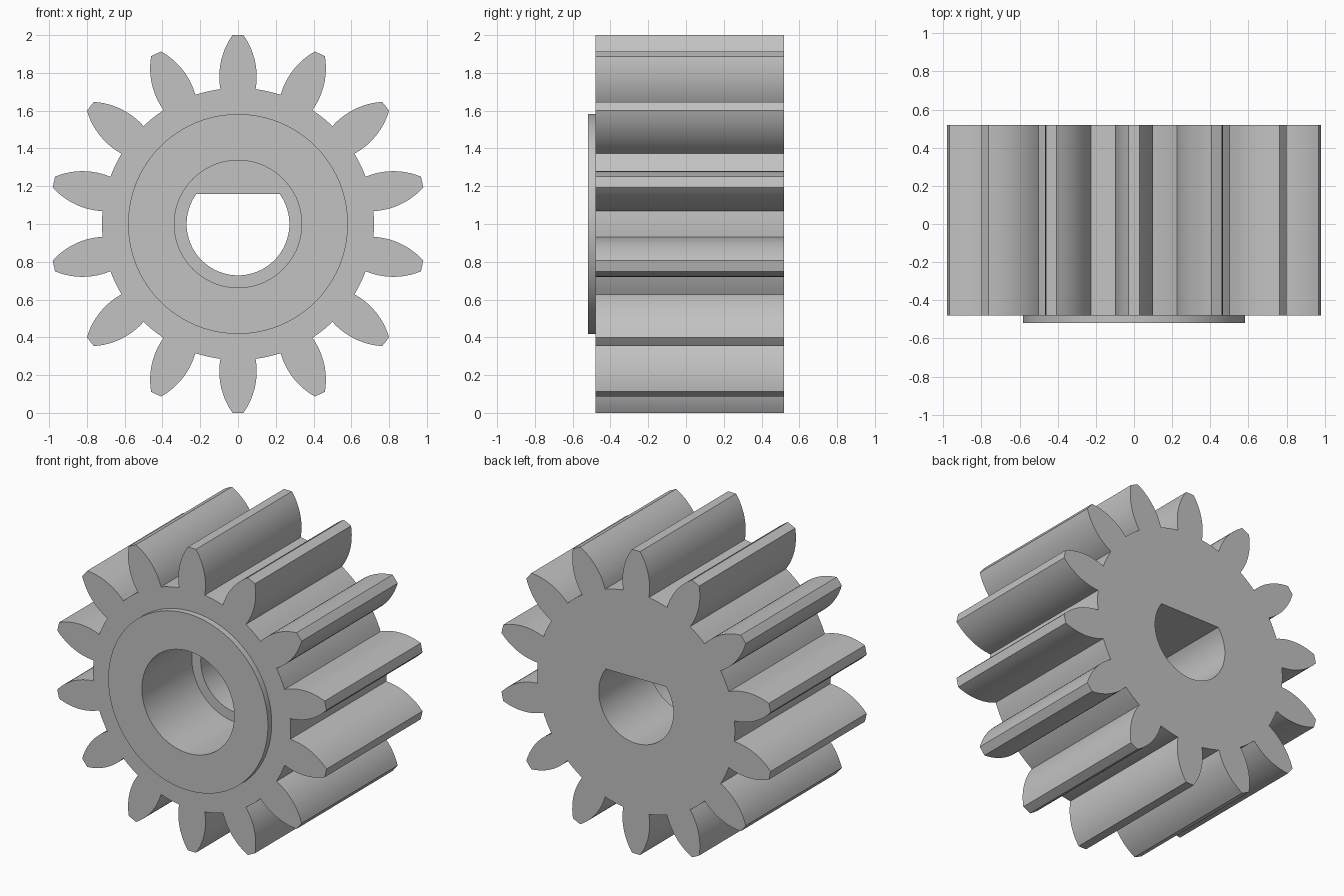
import bpy
import bmesh
from math import sin, cos, asin, atan2, sqrt, pi, radians

if "Cube" in bpy.data.objects:
    bpy.data.objects.remove(bpy.data.objects["Cube"], do_unlink=True)

TEETH = 14
ROOT_R, TIP_R = 0.72, 1.0
FRONT, HUB_FRONT, BACK = -0.48, -0.52, 0.52
STEP = 0.0          # depth where the round bore meets the D-shaped bore
CENTRE_Z = 1.0

grey = bpy.data.materials.new("light grey")
grey.use_nodes = True
colour = (0.54, 0.54, 0.54, 1)
grey.diffuse_color = colour
grey.node_tree.nodes["Principled BSDF"].inputs["Base Color"].default_value = colour


def arc(radius, start, end, steps):
    """Points (x, z) along an arc about the axle, both ends included."""
    return [(radius * cos(start + (end - start) * i / steps),
             radius * sin(start + (end - start) * i / steps))
            for i in range(steps + 1)]


def prism(name, outline, y0, y1):
    """Solid made by sweeping an (x, z) outline along the axle."""
    bm = bmesh.new()
    face = bm.faces.new([bm.verts.new((x, y0, z + CENTRE_Z)) for x, z in outline])
    swept = bmesh.ops.extrude_face_region(bm, geom=[face])["geom"]
    moved = [v for v in swept if isinstance(v, bmesh.types.BMVert)]
    bmesh.ops.translate(bm, verts=moved, vec=(0, y1 - y0, 0))
    bmesh.ops.recalc_face_normals(bm, faces=bm.faces)
    mesh = bpy.data.meshes.new(name)
    bm.to_mesh(mesh)
    bm.free()
    mesh.materials.append(grey)
    obj = bpy.data.objects.new(name, mesh)
    bpy.context.collection.objects.link(obj)
    return obj


def combine(target, other, operation):
    """Apply a boolean and discard the helper solid."""
    bpy.context.view_layer.objects.active = target
    mod = target.modifiers.new(operation.lower(), "BOOLEAN")
    mod.operation, mod.solver, mod.object = operation, "EXACT", other
    bpy.ops.object.modifier_apply(modifier=mod.name)
    bpy.data.objects.remove(other, do_unlink=True)


def gear_outline():
    """Bulging teeth joined by arcs at the root circle."""
    widest, half, bulge = 0.78, 0.099, 0.381
    base = sqrt(ROOT_R ** 2 - 0.092 ** 2)
    flank = []
    for i in range(13):
        d = base + (0.9996 - base) * i / 12
        w = half - bulge + sqrt(bulge ** 2 - (d - widest) ** 2)
        flank.append((sqrt(d * d + w * w), atan2(w, d)))
    pitch = 2 * pi / TEETH
    points = []
    for t in range(TEETH):
        a = pi / 2 + t * pitch
        points += [(r * cos(a - w), r * sin(a - w)) for r, w in flank]
        points.append((TIP_R * cos(a), TIP_R * sin(a)))
        points += [(r * cos(a + w), r * sin(a + w)) for r, w in reversed(flank)]
        root_w = flank[0][1]
        points += arc(ROOT_R, a + root_w, a + pitch - root_w, 6)[1:-1]
    return points


# Toothed body with a raised round hub on the front
gear = prism("gear", gear_outline(), FRONT, BACK)
hub = prism("hub", arc(0.582, 0, 2 * pi, 96)[:-1], HUB_FRONT, FRONT + 0.1)
combine(gear, hub, "UNION")

# Round bore from the front, D-shaped bore through to the back
bore = prism("round_bore", arc(0.337, 0, 2 * pi, 72)[:-1], HUB_FRONT - 0.1, STEP)
combine(gear, bore, "DIFFERENCE")
flat = asin(0.16 / 0.272)
d_bore = prism("d_bore", arc(0.272, pi - flat, 2 * pi + flat, 56),
               STEP - 0.1, BACK + 0.1)
combine(gear, d_bore, "DIFFERENCE")

# Smooth curved walls, crisp edges
bpy.ops.object.select_all(action="DESELECT")
gear.select_set(True)
bpy.context.view_layer.objects.active = gear
bpy.ops.object.shade_smooth_by_angle(angle=radians(25))
